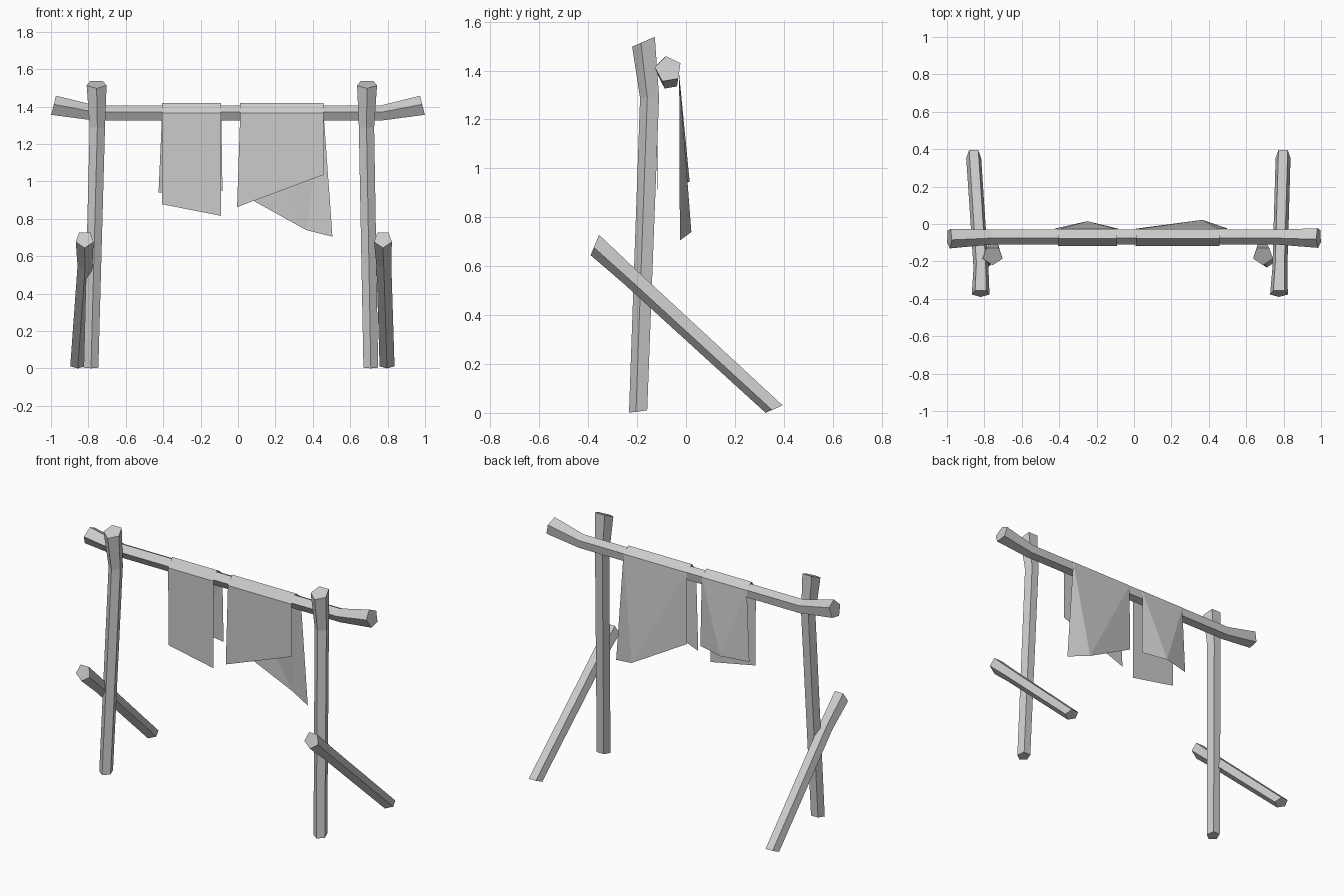
import bpy, bmesh, math
from mathutils import Vector

cube = bpy.data.objects.get("Cube")
if cube:
    bpy.data.objects.remove(cube, do_unlink=True)

GREY = (0.6, 0.6, 0.6, 1)
mat = bpy.data.materials.new("plain_grey")
mat.use_nodes = True
mat.diffuse_color = GREY
mat.node_tree.nodes["Principled BSDF"].inputs["Base Color"].default_value = GREY


def finish(name, bm):
    mesh = bpy.data.meshes.new(name)
    bm.to_mesh(mesh)
    bm.free()
    mesh.materials.append(mat)
    obj = bpy.data.objects.new(name, mesh)
    bpy.context.collection.objects.link(obj)


def log(name, rings, point, turn=0):
    """Five-sided log; each ring is (centre, radius, normal), with one corner towards point."""
    bm = bmesh.new()
    loops = []
    for centre, radius, normal in rings:
        n = Vector(normal).normalized()
        p = Vector(point)
        v = (p - n * p.dot(n)).normalized()
        u = n.cross(v)
        angles = [math.radians(turn + 72 * i) for i in range(5)]
        loops.append([bm.verts.new(Vector(centre) + radius * (v * math.cos(a) + u * math.sin(a)))
                      for a in angles])
    for a, b in zip(loops, loops[1:]):
        for i in range(5):
            j = (i + 1) % 5
            bm.faces.new((a[i], a[j], b[j], b[i]))
    bm.faces.new(loops[0])
    bm.faces.new(loops[-1])
    bmesh.ops.recalc_face_normals(bm, faces=bm.faces)
    finish(name, bm)


def cloth(name, left, right, front_hem, back_hem):
    """Sheet draped over the beam; the back flap is creased at the middle hem point."""
    bm = bmesh.new()
    wrap = [(-0.118, 1.367), (-0.077, 1.42), (-0.028, 1.385)]
    a, b = ([bm.verts.new((x, y, z)) for y, z in wrap] for x in (left, right))
    for i in range(2):
        bm.faces.new((a[i], b[i], b[i + 1], a[i + 1]))
    f0, f1 = (bm.verts.new((x, -0.115, z)) for x, z in front_hem)
    bm.faces.new((f0, f1, b[0], a[0]))
    h0, h1, h2 = (bm.verts.new(p) for p in back_hem)
    for tri in ((a[2], h1, h0), (a[2], b[2], h1), (b[2], h2, h1)):
        bm.faces.new(tri)
    finish(name, bm)


# Upright posts: corner to the front, flared and sliced at the top
for side, base, bend, top in (("left", 0.71, 0.687, 0.69), ("right", -0.786, -0.752, -0.756)):
    log(side + "_post", [
        ((base, -0.192, 0.006), 0.0415, (0, -0.13, 1)),
        ((bend, -0.145, 1.29), 0.043, (0, -0.05, 1)),
        ((top, -0.169, 1.52), 0.056, (0, -0.4, 0.915)),
    ], (0, -1, 0))

# Slanted braces: corner underneath, thicker at the front end
for side, foot, bend, head in (("left", 0.797, 0.78, 0.775), ("right", -0.857, -0.818, -0.82)):
    log(side + "_brace", [
        ((foot, 0.364, 0.017), 0.042, (0, 0.4, -0.92)),
        ((bend, -0.227, 0.56), 0.042, (0, 0.74, -0.67)),
        ((head, -0.371, 0.691), 0.05, (0, 0.92, -0.38)),
    ], (0, 0, -1))

# Crossbeam with both ends bent upward
log("crossbeam", [
    ((-0.987, -0.075, 1.405), 0.056, (1, 0, -0.25)),
    ((-0.77, -0.068, 1.365), 0.043, (1, 0, -0.09)),
    ((0.77, -0.068, 1.365), 0.043, (1, 0, 0.09)),
    ((0.987, -0.072, 1.405), 0.056, (1, 0, 0.25)),
], (0, 0, 1), 10)

# Hanging cloths
cloth("small_cloth", -0.405, -0.09, [(-0.405, 0.878), (-0.09, 0.816)],
      [(-0.425, -0.025, 0.94), (-0.25, 0.015, 0.945), (-0.083, -0.025, 0.95)])
cloth("large_cloth", 0.012, 0.456, [(-0.005, 0.863), (0.456, 1.035)],
      [(0.01, -0.025, 0.937), (0.365, 0.022, 0.74), (0.505, -0.025, 0.705)])
